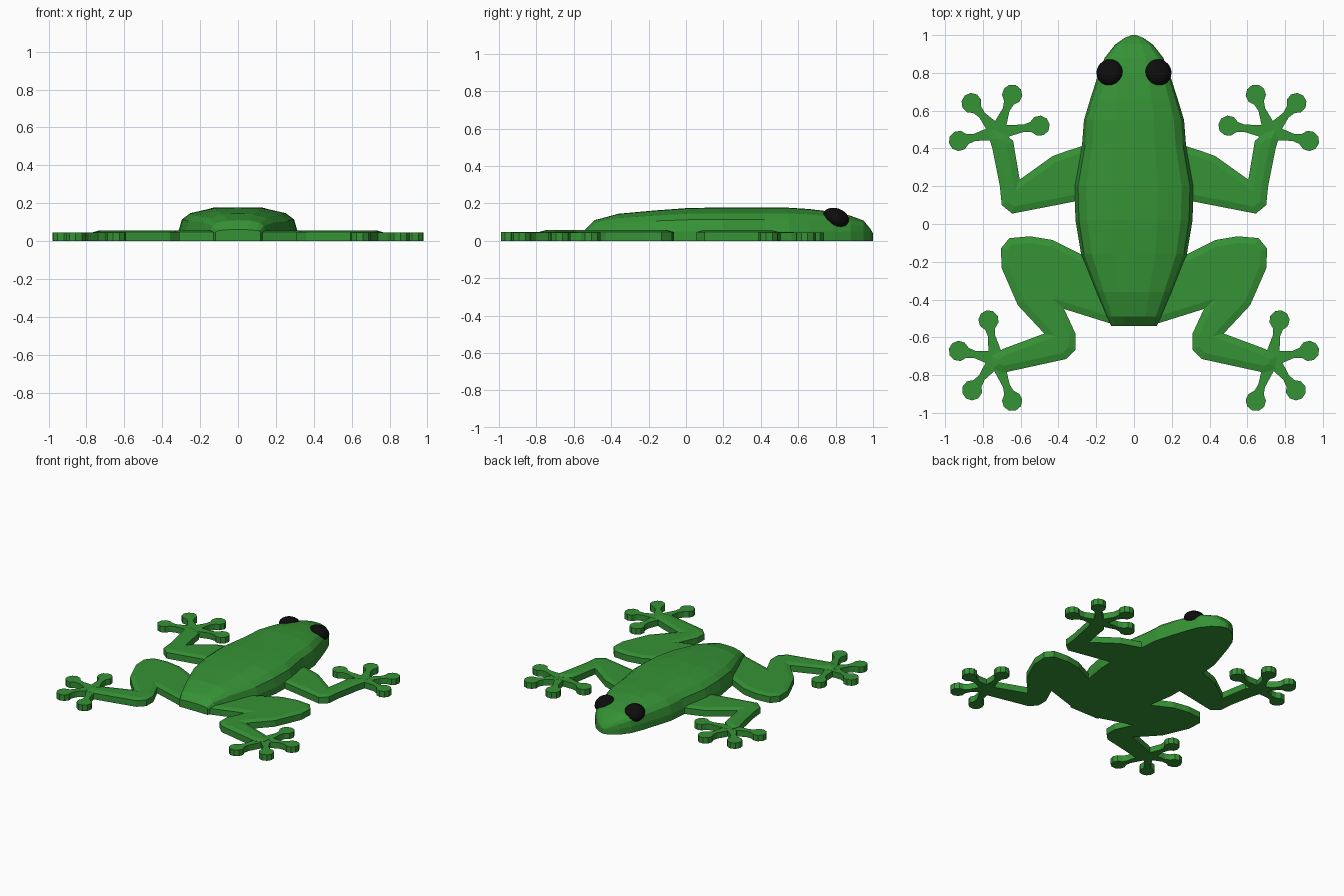
import bpy, bmesh, math
from mathutils import Vector, Matrix

if "Cube" in bpy.data.objects:
    bpy.data.objects.remove(bpy.data.objects["Cube"])


def material(name, color):
    m = bpy.data.materials.new(name)
    m.diffuse_color = (*color, 1)
    m.use_nodes = True
    m.node_tree.nodes["Principled BSDF"].inputs["Base Color"].default_value = m.diffuse_color
    return m


GREEN = material("frog green", (0.036, 0.29, 0.036))
BLACK = material("eye black", (0.004, 0.004, 0.004))


def finish(bm, name, mat):
    bmesh.ops.recalc_face_normals(bm, faces=bm.faces)
    me = bpy.data.meshes.new(name)
    bm.to_mesh(me)
    bm.free()
    me.materials.append(mat)
    ob = bpy.data.objects.new(name, me)
    bpy.context.collection.objects.link(ob)
    return ob


# Body: rings of y, half width, lower edge height, top height
stations = [(-0.54, 0.12, 0.045, 0.06), (-0.49, 0.145, 0.05, 0.11), (-0.36, 0.2, 0.05, 0.145),
            (-0.16, 0.28, 0.05, 0.163), (0.02, 0.31, 0.05, 0.176), (0.2, 0.315, 0.05, 0.178),
            (0.42, 0.275, 0.05, 0.177), (0.55, 0.265, 0.05, 0.177), (0.66, 0.232, 0.05, 0.17),
            (0.79, 0.19, 0.05, 0.154), (0.88, 0.155, 0.05, 0.134), (0.95, 0.1, 0.045, 0.108),
            (0.985, 0.05, 0.04, 0.065), (1.0, 0.012, 0.035, 0.04)]
bm = bmesh.new()
rings = []
for y, w, e, h in stations:
    half = [(w, 0), (w, e), (0.94 * w, e + 0.5 * (h - e)), (0.8 * w, e + 0.76 * (h - e)),
            (0.4 * w, e + 0.98 * (h - e))]
    pts = half + [(0, h)] + [(-x, z) for x, z in reversed(half)]
    rings.append([bm.verts.new((x, y, z)) for x, z in pts])
for a, b in zip(rings, rings[1:]):
    for i in range(len(a)):
        j = (i + 1) % len(a)
        bm.faces.new((a[i], a[j], b[j], b[i]))
bm.faces.new(rings[0])
bm.faces.new(rings[-1])
finish(bm, "body", GREEN)


def slab(name, outline, height, side, crown=0.0, inset=0.04):
    """Flat outline raised from the ground, optionally with a low bevelled crown."""
    bm = bmesh.new()
    face = bm.faces.new([bm.verts.new((x * side, y, 0)) for x, y in outline])
    ret = bmesh.ops.extrude_face_region(bm, geom=[face], use_keep_orig=True)
    verts = [g for g in ret["geom"] if isinstance(g, bmesh.types.BMVert)]
    top = [g for g in ret["geom"] if isinstance(g, bmesh.types.BMFace)]
    bmesh.ops.translate(bm, verts=verts, vec=(0, 0, height))
    if crown:
        bmesh.ops.inset_region(bm, faces=top, thickness=inset, use_even_offset=True)
        bmesh.ops.translate(bm, verts=top[0].verts[:], vec=(0, 0, crown))
    return finish(bm, name, GREEN)


def toe_outline(palm, tip, r=0.054):
    """Tapered toe ending in a round pad."""
    p, t = Vector(palm), Vector(tip)
    d = (t - p).normalized()
    n = Vector((-d.y, d.x))
    pts = [p - n * 0.036 - d * 0.02, p - n * 0.034 + d * 0.04, t - d * 0.085 - n * 0.019]
    for i in range(9):
        a = math.radians(-150 + 300 * i / 8)
        pts.append(t + d * r * math.cos(a) + n * r * math.sin(a))
    pts += [t - d * 0.085 + n * 0.019, p + n * 0.034 + d * 0.04, p + n * 0.036 - d * 0.02]
    return pts


arm = [(0.22, 0.43), (0.36, 0.385), (0.43, 0.36), (0.605, 0.235), (0.64, 0.44), (0.68, 0.475),
       (0.75, 0.5), (0.765, 0.45), (0.75, 0.4), (0.71, 0.2), (0.7, 0.1), (0.645, 0.055),
       (0.31, 0.12), (0.22, 0.14)]
leg = [(0.2, -0.2), (0.28, -0.16), (0.43, -0.085), (0.55, -0.065), (0.66, -0.075), (0.705, -0.13),
       (0.7, -0.235), (0.62, -0.42), (0.485, -0.575), (0.69, -0.66), (0.755, -0.7),
       (0.75, -0.765), (0.69, -0.787), (0.36, -0.715), (0.31, -0.665), (0.31, -0.58),
       (0.37, -0.45), (0.13, -0.525), (0.1, -0.45)]
# The lower leg bends outward from the knee, so the inner bend is mirrored about the shin
leg[7:9] = [(0.615, -0.43), (0.475, -0.58)]
limbs = {
    "arm": (arm, (0.725, 0.485), [(0.645, 0.685), (0.86, 0.64), (0.927, 0.44), (0.5, 0.52)]),
    "hind_leg": (leg, (0.73, -0.715), [(0.77, -0.51), (0.927, -0.672), (0.857, -0.88), (0.645, -0.937)]),
}
for side, label in ((1, "right"), (-1, "left")):
    # Arms and legs with their padded toes
    for limb, (outline, palm, tips) in limbs.items():
        slab(f"{label}_{limb}", outline, 0.047, side, crown=0.01, inset=0.035)
        for i, tip in enumerate(tips):
            slab(f"{label}_{limb}_toe_{i + 1}", toe_outline(palm, tip), 0.045 + 0.0003 * i, side)
    # Eyes: flattened domes tilted down with the head
    bm = bmesh.new()
    mat = (Matrix.Translation((0.127 * side, 0.803, 0.122)) @ Matrix.Rotation(math.radians(14 * side), 4, 'Y')
           @ Matrix.Rotation(math.radians(-22), 4, 'X') @ Matrix.Diagonal((0.073, 0.073, 0.05, 1)))
    bmesh.ops.create_uvsphere(bm, u_segments=20, v_segments=12, radius=1, matrix=mat)
    for f in bm.faces:
        f.smooth = True
    finish(bm, f"{label}_eye", BLACK)
